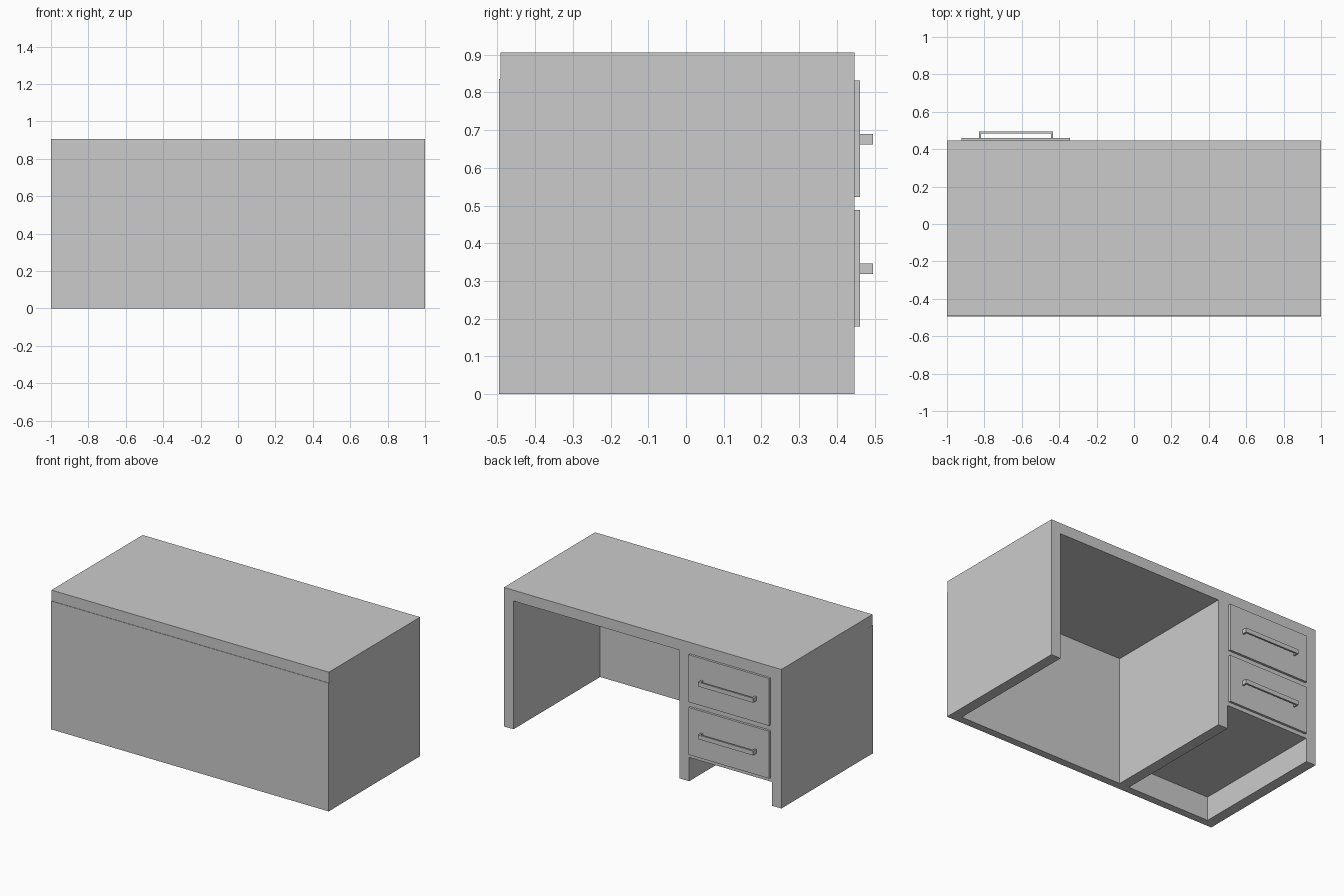
import bpy
import bmesh

if "Cube" in bpy.data.objects:
    bpy.data.objects.remove(bpy.data.objects["Cube"])


def box(name, x, y, z):
    """Axis-aligned box from (min, max) ranges."""
    bm = bmesh.new()
    bmesh.ops.create_cube(bm, size=1)
    for v in bm.verts:
        v.co = [r[0] if c < 0 else r[1] for c, r in zip(v.co, (x, y, z))]
    finish(name, bm)


def finish(name, bm):
    bmesh.ops.recalc_face_normals(bm, faces=bm.faces[:])
    me = bpy.data.meshes.new(name)
    bm.to_mesh(me)
    bm.free()
    bpy.context.collection.objects.link(bpy.data.objects.new(name, me))


def pull_handle(name, x0, x1, y0, y1, z0, z1, t):
    """U-shaped pull: a plan outline extruded upward."""
    outline = [(x0, y0), (x0, y1), (x1, y1), (x1, y0),
               (x1 - t, y0), (x1 - t, y1 - t), (x0 + t, y1 - t), (x0 + t, y0)]
    bm = bmesh.new()
    face = bm.faces.new([bm.verts.new((x, y, z0)) for x, y in outline])
    ext = bmesh.ops.extrude_face_region(bm, geom=[face])
    for g in ext["geom"]:
        if isinstance(g, bmesh.types.BMVert):
            g.co.z = z1
    finish(name, bm)


FRONT, INNER, TOP = 0.446, -0.445, 0.835

# Desk top and full-width modesty panel
box("desk_top", (-0.999, 0.999), (-0.492, FRONT), (TOP, 0.905))
box("modesty_panel", (-1, 1), (-0.495, INNER), (0, TOP))

# Upright panels: two sides and the divider beside the drawers
for name, x in (("left_side", (-0.999, -0.93)),
                ("divider", (-0.335, -0.265)),
                ("right_side", (0.93, 0.999))):
    box(name, x, (INNER, FRONT), (0, TOP))

# Drawer cabinet between the left side and the divider
box("drawer_cabinet", (-0.93, -0.335), (INNER, FRONT), (0.155, TOP))

# Drawer fronts with pulls
for name, z in (("lower", 0.18), ("upper", 0.523)):
    box(name + "_drawer_front", (-0.922, -0.342), (FRONT, 0.461), (z, z + 0.308))
    pull_handle(name + "_drawer_handle", -0.83, -0.433, 0.461, 0.495,
                z + 0.139, z + 0.167, 0.011)
